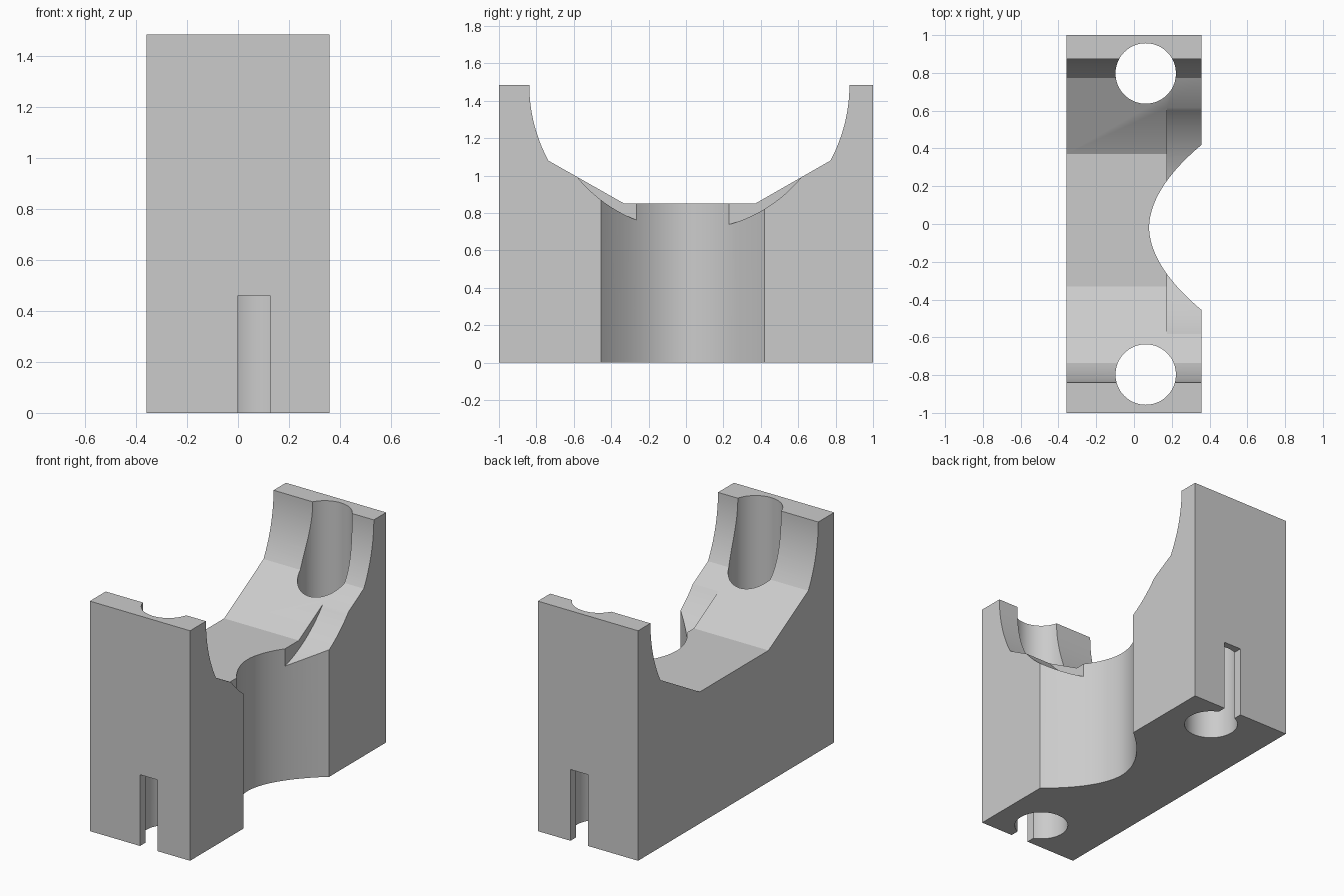
import bpy, bmesh, math

if "Cube" in bpy.data.objects:
    bpy.data.objects.remove(bpy.data.objects["Cube"], do_unlink=True)

HALF_X, TOP = 0.358, 1.485
HOLE_X, HOLE_Y, HOLE_R = 0.062, 0.797, 0.16
CRADLE_Y = 0.018                      # axis of the cradle, level with the top

grey = bpy.data.materials.new("light_grey")
grey.diffuse_color = (0.6, 0.6, 0.6, 1)
grey.use_nodes = True
grey.node_tree.nodes["Principled BSDF"].inputs["Base Color"].default_value = (0.6, 0.6, 0.6, 1)


def prism(name, outline, place, low, high):
    """Extrude a 2D outline between two levels; place maps (u, v, level) to xyz."""
    bm = bmesh.new()
    a = [bm.verts.new(place(u, v, low)) for u, v in outline]
    b = [bm.verts.new(place(u, v, high)) for u, v in outline]
    bm.faces.new(a)
    bm.faces.new(b)
    for i in range(len(a)):
        j = (i + 1) % len(a)
        bm.faces.new((a[i], a[j], b[j], b[i]))
    bmesh.ops.recalc_face_normals(bm, faces=bm.faces)
    mesh = bpy.data.meshes.new(name)
    bm.to_mesh(mesh)
    bm.free()
    obj = bpy.data.objects.new(name, mesh)
    bpy.context.collection.objects.link(obj)
    mesh.materials.append(grey)
    return obj


def along_x(u, v, level):
    return (level, u, v)


def along_z(u, v, level):
    return (u, v, level)


def arc(cx, cy, r, start, end, steps):
    angles = [start + (end - start) * i / steps for i in range(steps + 1)]
    return [(cx + r * math.cos(t), cy + r * math.sin(t)) for t in angles]


# Side profile: two tall posts with arched inner walls, slopes and a flat seat
R = 0.856
dip = math.asin((TOP - 1.08) / R)
right_wall = arc(CRADLE_Y, TOP, R, 0, -dip, 16)
left_wall = arc(CRADLE_Y, TOP, R, math.pi + dip, math.pi, 16)
profile = [(-1, 0), (1, 0), (1, TOP)] + right_wall
profile += [(0.37, 0.85), (-0.33, 0.85)] + left_wall + [(-1, TOP)]
block = prism("cradle_block", profile, along_x, -HALF_X, HALF_X)

cutters = []

# Bolt holes and the slots that open them to the end faces
for side in (-1, 1):
    circle = arc(HOLE_X, side * HOLE_Y, HOLE_R, 0, math.tau, 72)[:-1]
    cutters.append(prism("hole_cutter", circle, along_z, -0.1, TOP + 0.1))
    near, far = side * HOLE_Y, side * 1.1
    slot = [(0, near), (0.125, near), (0.125, far), (0, far)]
    cutters.append(prism("slot_cutter", slot, along_z, -0.1, 0.46))

# Shallow round recess on the +x side
recess = arc(CRADLE_Y, TOP, 0.776, math.pi, math.tau, 96)
cutters.append(prism("recess_cutter", recess, along_x, 0.175, 0.6))

# Curved bay through the +x face
bay = []
for i in range(-32, 33):
    y = 0.6 * i / 32
    bay.append((0.08 + 1.32 * abs(y) ** 1.885, y - 0.018))
cutters.append(prism("bay_cutter", bay, along_z, -0.1, TOP + 0.1))

bpy.ops.object.select_all(action="DESELECT")
bpy.context.view_layer.objects.active = block
block.select_set(True)
for cutter in cutters:
    cutter.hide_render = True
    mod = block.modifiers.new("cut", "BOOLEAN")
    mod.operation = "DIFFERENCE"
    mod.solver = "EXACT"
    mod.object = cutter
    bpy.ops.object.modifier_apply(modifier=mod.name)
    bpy.data.objects.remove(cutter, do_unlink=True)

bpy.ops.object.shade_smooth_by_angle(angle=math.radians(20))
